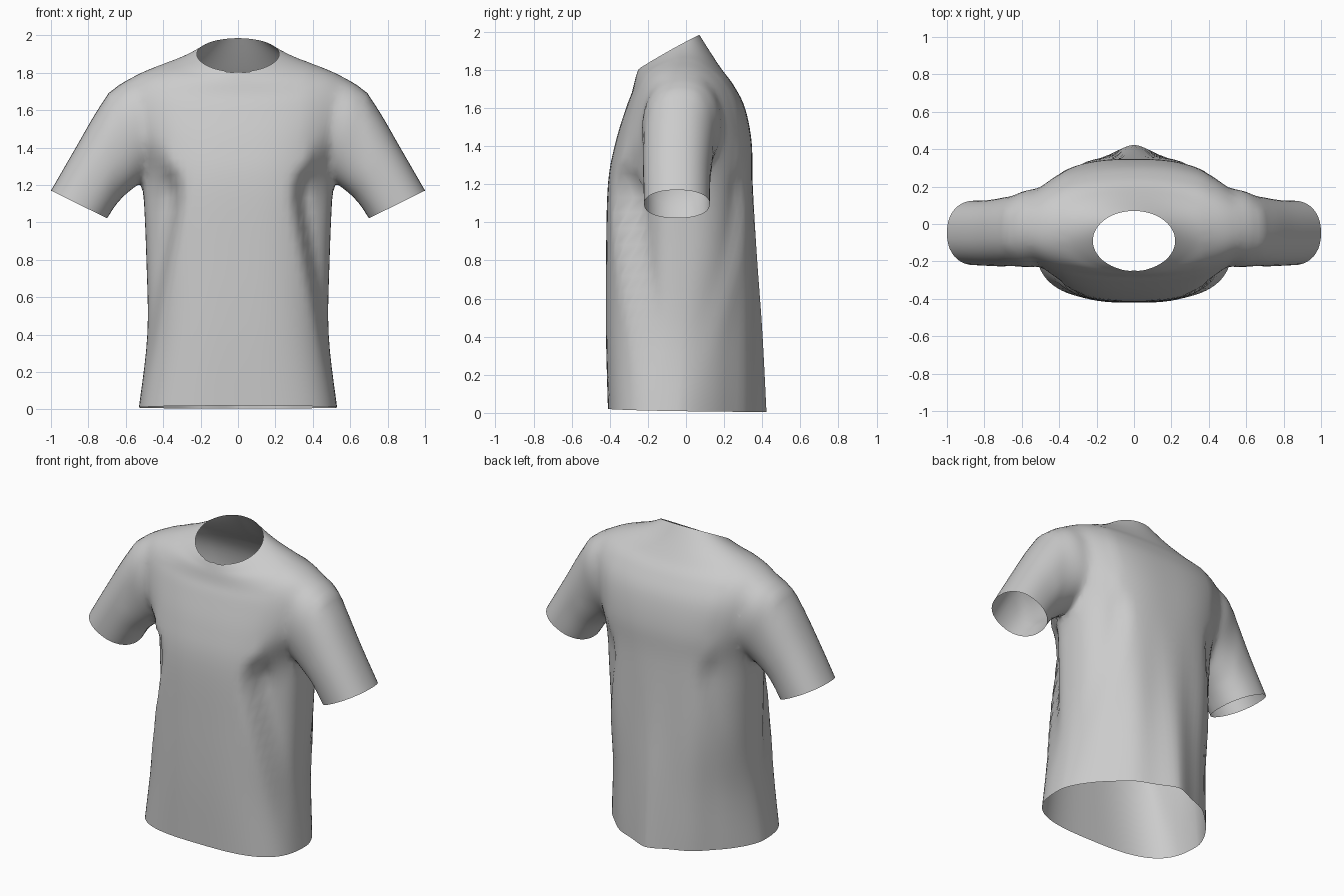
import bpy, bmesh, math
from mathutils import Vector

if "Cube" in bpy.data.objects:
    bpy.data.objects.remove(bpy.data.objects["Cube"], do_unlink=True)


def make_material(name, value):
    mat = bpy.data.materials.new(name)
    mat.use_nodes = True
    mat.diffuse_color = (value, value, value, 1)
    mat.node_tree.nodes["Principled BSDF"].inputs["Base Color"].default_value = (value, value, value, 1)
    return mat


cloth = make_material("grey cloth", 0.6)
opening = make_material("temporary opening", 0.1)


def smoothstep(low, high, value):
    t = min(1, max(0, (value - low) / (high - low)))
    return t * t * (3 - 2 * t)


def resample(rows, steps):
    """Catmull-Rom interpolation of ring parameters."""
    result = []
    for i in range(len(rows) - 1):
        quad = list(zip(rows[max(i - 1, 0)], rows[i], rows[i + 1], rows[min(i + 2, len(rows) - 1)]))
        for s in range(steps):
            t = s / steps
            result.append([0.5 * (2 * b + (c - a) * t + (2 * a - 5 * b + 4 * c - d) * t ** 2
                                  + (3 * b - a - 3 * c + d) * t ** 3) for a, b, c, d in quad])
    return result + [list(rows[-1])]


def power(value, exponent):
    return math.copysign(abs(value) ** exponent, value)


def loft(name, rings):
    """Closed skin through rings; the end fans are tagged as openings."""
    bm = bmesh.new()
    loops = [[bm.verts.new(p) for p in ring] for ring in rings]
    count = len(loops[0])
    for low, high in zip(loops, loops[1:]):
        for i in range(count):
            j = (i + 1) % count
            bm.faces.new((low[i], low[j], high[j], high[i]))
    for loop in (loops[0], loops[-1]):
        hub = bm.verts.new(sum((v.co for v in loop), Vector()) / count)
        for i in range(count):
            bm.faces.new((loop[i], loop[(i + 1) % count], hub)).material_index = 1
    bmesh.ops.recalc_face_normals(bm, faces=bm.faces)
    mesh = bpy.data.meshes.new(name)
    bm.to_mesh(mesh)
    bm.free()
    mesh.materials.append(cloth)
    mesh.materials.append(opening)
    obj = bpy.data.objects.new(name, mesh)
    bpy.context.collection.objects.link(obj)
    return obj


# Torso: half width, middle y, front y, back y, front z, side z, back z, squareness front and back
torso_rows = [
    (.53, -.05, -.41, .415, .02, .01, .005, 3, 1.55),
    (.485, -.04, -.42, .395, .4, .4, .4, 2.9, 1.85),
    (.49, -.02, -.42, .37, .8, .8, .8, 2.8, 2.25),
    (.51, -.02, -.41, .35, 1.2, 1.2, 1.2, 2.7, 2.5),
    (.55, -.03, -.37, .345, 1.42, 1.42, 1.42, 2.6, 2.6),
    (.6, -.04, -.315, .31, 1.6, 1.64, 1.6, 2.4, 2.5),
    (.575, -.04, -.285, .25, 1.68, 1.765, 1.72, 2.3, 2.3),
    (.46, -.05, -.27, .19, 1.74, 1.825, 1.8, 2.2, 2.1),
    (.33, -.07, -.26, .13, 1.775, 1.865, 1.89, 2, 2),
    (.22, -.09, -.25, .07, 1.805, 1.9, 1.985, 2, 2),
]


def torso_ring(row, count=80):
    half, mid, front, back, zf, zs, zb, nf, nb = row
    points = []
    for i in range(count):
        a = math.tau * (i + .5) / count
        c, s = math.cos(a), math.sin(a)
        n = nf if s < 0 else nb
        x = half * power(c, 2 / n)
        reach = abs(power(s, 2 / n))
        z = zs + (zb - zf) / 2 * s + ((zf + zb) / 2 - zs) * s * s
        # Slack cloth falls inward beside the front and back panels
        crease = .28 + .2 * min(1, max(0, 1.1 - z))
        slack = smoothstep(crease, crease + .08, abs(x)) * smoothstep(.06, .4, z)
        rim = 1.2 + .8 * max(0, abs(x) - .28)
        slack *= 1 - smoothstep(rim - .1, rim + .06, z)
        reach *= 1 - slack * (.4 if s < 0 else .12)
        y = mid + ((front if s < 0 else back) - mid) * reach
        # Soft vertical pleats down the back
        if s > 0:
            fade = (1 - smoothstep(.3, .42, abs(x))) * (1 - smoothstep(.4, 1.35, z))
            y += .008 * math.cos(math.tau * x / .27) * fade
        points.append(Vector((x, y, z)))
    return points


shirt = loft("shirt", [torso_ring(r) for r in resample(torso_rows, 5)])

# Sleeve: top x, top z, underside x, underside z, front y, back y
sleeve_rows = [
    (.42, 1.78, .36, 1.36, -.16, .12),
    (.62, 1.76, .45, 1.28, -.235, .195),
    (.735, 1.625, .53, 1.2, -.23, .155),
    (.87, 1.395, .635, 1.115, -.225, .13),
    (1, 1.17, .7, 1.022, -.22, .125),
]


def sleeve_ring(row, side, count=40):
    tx, tz, ux, uz, front, back = row
    top, under = Vector((side * tx, 0, tz)), Vector((side * ux, 0, uz))
    centre = (top + under) / 2 + Vector((0, (front + back) / 2, 0))
    points = []
    for i in range(count):
        a = math.tau * i / count
        across = power(math.cos(a), .9)
        depth = power(math.sin(a), .9) * (back - front) / 2
        points.append(centre + (top - under) / 2 * across + Vector((0, depth, 0)))
    return points


# Join both sleeves to the torso in one skin
sleeves = []
for side, label in ((1, "left"), (-1, "right")):
    sleeve = loft(label + "_sleeve", [sleeve_ring(r, side) for r in resample(sleeve_rows, 5)])
    sleeve.hide_render = True
    sleeves.append(sleeve)
    union = shirt.modifiers.new(label, "BOOLEAN")
    union.operation = "UNION"
    union.solver = "EXACT"
    union.object = sleeve
graph = bpy.context.evaluated_depsgraph_get()
joined = bpy.data.meshes.new_from_object(shirt.evaluated_get(graph))
shirt.modifiers.clear()
shirt.data = joined
for sleeve in sleeves:
    bpy.data.objects.remove(sleeve, do_unlink=True)

# Open the neck, hem and cuffs, then soften the armholes
bm = bmesh.new()
bm.from_mesh(joined)
bmesh.ops.delete(bm, geom=[f for f in bm.faces if f.material_index == 1], context="FACES")
bmesh.ops.remove_doubles(bm, verts=bm.verts, dist=.006)
armholes = [v for v in bm.verts if .38 < abs(v.co.x) < .68 and v.co.z > 1.12 and not v.is_boundary]
for _ in range(10):
    bmesh.ops.smooth_vert(bm, verts=armholes, factor=.5,
                          use_axis_x=True, use_axis_y=True, use_axis_z=True)
bm.to_mesh(joined)
bm.free()
joined.materials.clear()
joined.materials.append(cloth)
bpy.data.materials.remove(opening)

bpy.ops.object.select_all(action="DESELECT")
shirt.select_set(True)
bpy.context.view_layer.objects.active = shirt
bpy.ops.object.shade_smooth_by_angle(angle=math.radians(60))
